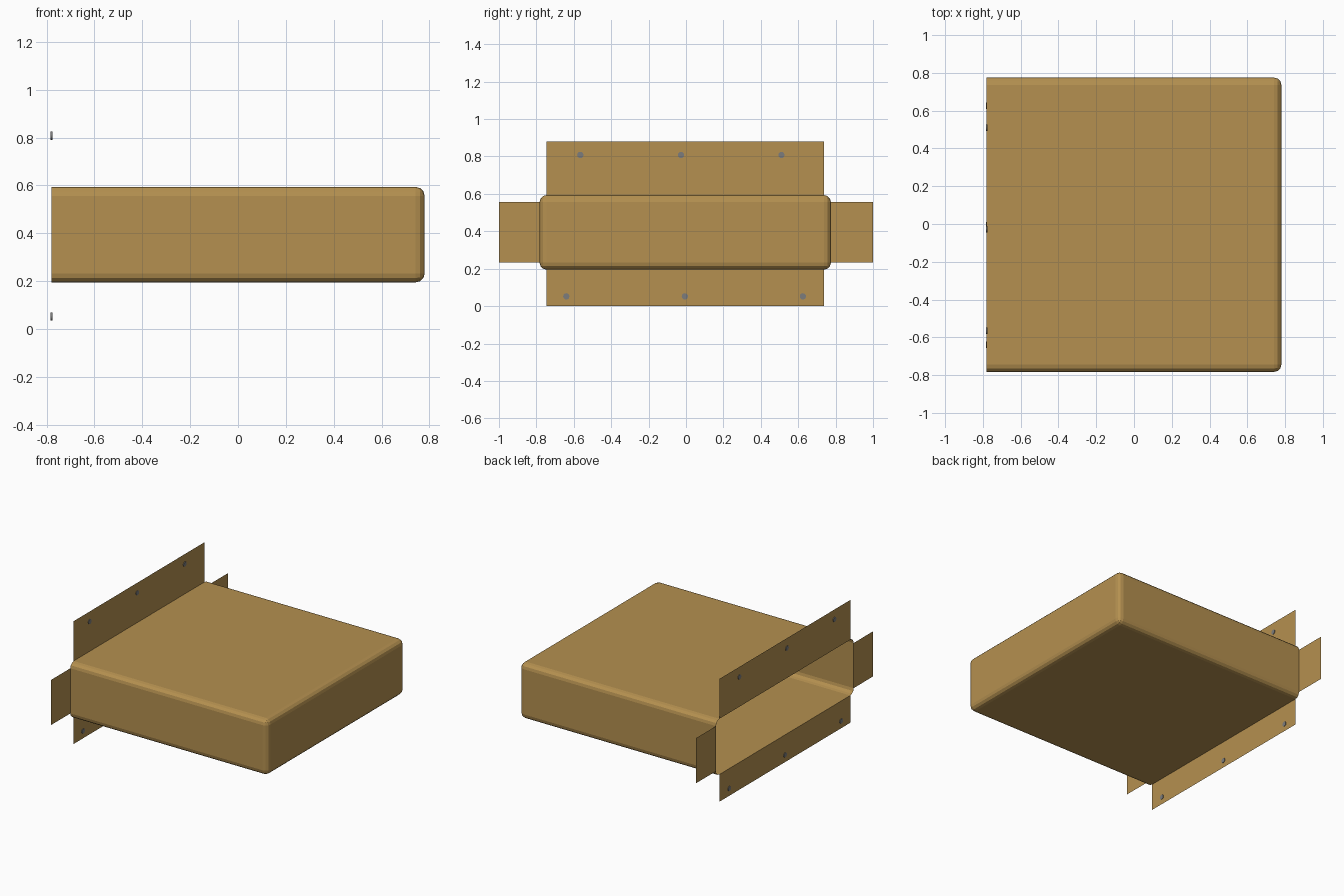
import bpy, bmesh, math
from mathutils import Matrix

if "Cube" in bpy.data.objects:
    bpy.data.objects.remove(bpy.data.objects["Cube"])

X0, X1 = -0.78, 0.78          # open end and closed end
Y0, Y1 = -0.783, 0.775
Z0, Z1 = 0.195, 0.594
B = 0.038                     # rounded edge width


def material(name, color):
    m = bpy.data.materials.new(name)
    m.diffuse_color = (*color, 1)
    m.use_nodes = True
    m.node_tree.nodes["Principled BSDF"].inputs["Base Color"].default_value = m.diffuse_color
    return m


cardboard = material("cardboard_tan", (0.46, 0.28, 0.08))
steel = material("staple_grey", (0.20, 0.20, 0.20))


def make_object(name, bm, mat):
    me = bpy.data.meshes.new(name)
    bm.to_mesh(me)
    bm.free()
    me.materials.append(mat)
    ob = bpy.data.objects.new(name, me)
    bpy.context.collection.objects.link(ob)
    return ob


# Box shell: rounded edges everywhere except around the open -x end
bm = bmesh.new()
bmesh.ops.create_cube(bm, size=1)
bmesh.ops.scale(bm, vec=(X1 - X0, Y1 - Y0, Z1 - Z0), verts=bm.verts)
bmesh.ops.translate(bm, vec=((X0 + X1) / 2, (Y0 + Y1) / 2, (Z0 + Z1) / 2), verts=bm.verts)
edges = [e for e in bm.edges if any(v.co.x > 0 for v in e.verts)]
bmesh.ops.bevel(bm, geom=edges, offset=B, segments=3, profile=0.5, affect='EDGES')
opening = [f for f in bm.faces if all(v.co.x < X0 + 1e-4 for v in f.verts)]
bmesh.ops.delete(bm, geom=opening, context='FACES')
make_object("box_shell", bm, cardboard)


# Flaps folded outwards in the plane of the opening
def flap(name, ya, yb, za, zb):
    bm = bmesh.new()
    bm.faces.new([bm.verts.new((X0, y, z)) for y, z in
                  ((ya, za), (yb, za), (yb, zb), (ya, zb))])
    make_object(name, bm, cardboard)


flap("top_flap", Y0 + B, Y1 - B, Z1, 0.879)
flap("bottom_flap", Y0 + B, Y1 - B, 0.0, Z0)
flap("front_flap", -1.0, Y0, Z0 + B, Z1 - B)
flap("back_flap", Y1, 1.0, Z0 + B, Z1 - B)

# Small round fasteners through the long flaps
for row, z, ys in (("top", 0.808, (-0.565, -0.027, 0.51)),
                   ("bottom", 0.052, (-0.64, -0.006, 0.625))):
    for i, y in enumerate(ys):
        bm = bmesh.new()
        bmesh.ops.create_cone(bm, cap_ends=True, segments=12, radius1=0.017,
                              radius2=0.017, depth=0.008,
                              matrix=Matrix.Translation((X0, y, z))
                              @ Matrix.Rotation(math.pi / 2, 4, 'Y'))
        make_object(f"{row}_fastener_{i + 1}", bm, steel)
